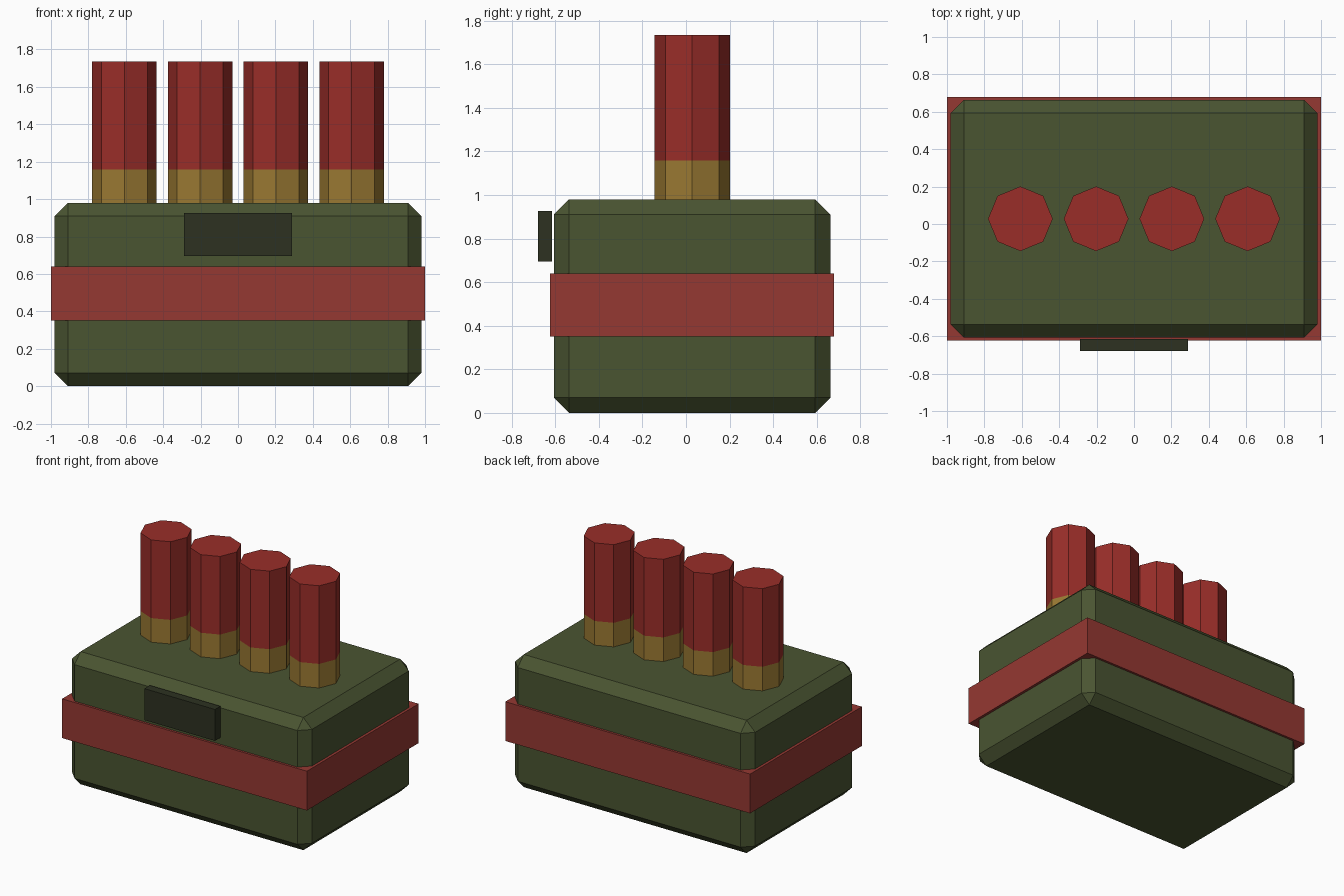
import bpy

if "Cube" in bpy.data.objects:
    bpy.data.objects.remove(bpy.data.objects["Cube"])

CY = 0.028  # depth centre of the box and tubes


def material(name, rgb):
    m = bpy.data.materials.new(name)
    m.diffuse_color = (*rgb, 1)
    m.use_nodes = True
    m.node_tree.nodes["Principled BSDF"].inputs["Base Color"].default_value = m.diffuse_color
    return m


olive = material("olive", (0.068, 0.089, 0.031))
dark = material("dark_olive", (0.026, 0.031, 0.015))
band_red = material("band_red", (0.30, 0.040, 0.032))
tube_red = material("tube_red", (0.32, 0.027, 0.022))
brass = material("brass", (0.32, 0.19, 0.032))


def box(name, x, y, z, mat, chamfer=0):
    """Box from (min, max) ranges, with an optional flat chamfer."""
    ranges = (x, y, z)
    bpy.ops.mesh.primitive_cube_add(size=1, location=[(a + b) / 2 for a, b in ranges])
    ob = bpy.context.object
    ob.name = name
    ob.scale = [b - a for a, b in ranges]
    bpy.ops.object.transform_apply(location=False, rotation=False, scale=True)
    ob.data.materials.append(mat)
    if chamfer:
        mod = ob.modifiers.new("chamfer", 'BEVEL')
        mod.width = chamfer
        mod.segments = 1
    return ob


def octagon_tube(name, x, z0, z1, mat):
    bpy.ops.mesh.primitive_cylinder_add(vertices=8, radius=0.173, depth=z1 - z0,
                                        location=(x, CY, (z0 + z1) / 2))
    ob = bpy.context.object
    ob.name = name
    ob.data.materials.append(mat)


# Chamfered box, band around it and front plate
box("box_body", (-0.98, 0.98), (CY - 0.635, CY + 0.635), (0, 0.98), olive, 0.07)
box("band", (-1, 1), (CY - 0.652, CY + 0.652), (0.35, 0.64), band_red)
box("front_plate", (-0.288, 0.288), (-0.68, -0.616), (0.695, 0.927), dark)

# Row of four tubes with brass bases
for i in range(4):
    x = (i - 1.5) * 0.405
    octagon_tube(f"brass_base_{i + 1}", x, 0.97, 1.158, brass)
    octagon_tube(f"red_tube_{i + 1}", x, 1.158, 1.735, tube_red)
